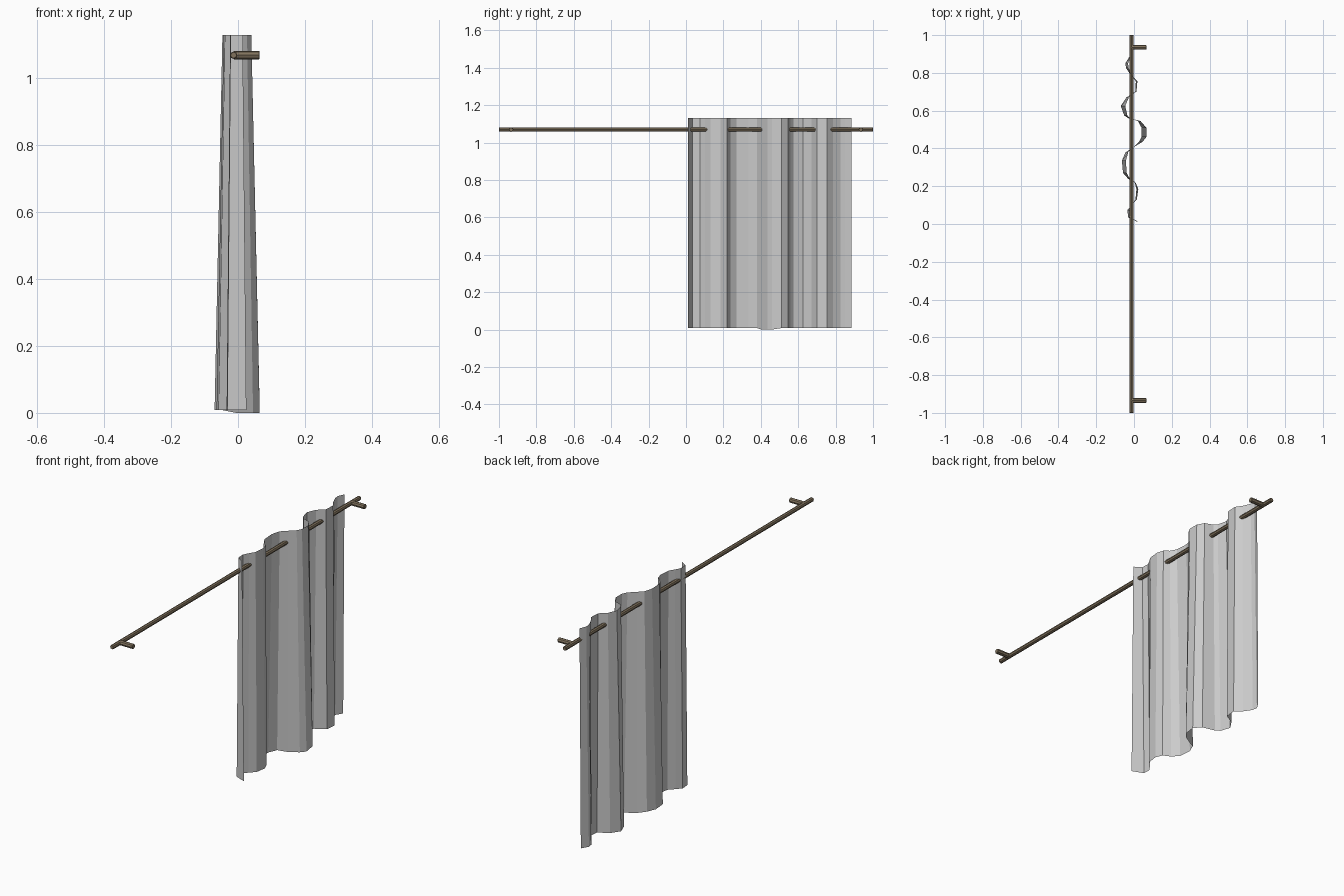
import bpy, bmesh
from mathutils import Vector

cube = bpy.data.objects.get("Cube")
if cube:
    bpy.data.objects.remove(cube)


def material(name, rgb):
    m = bpy.data.materials.new(name)
    m.use_nodes = True
    m.diffuse_color = (*rgb, 1)
    m.node_tree.nodes["Principled BSDF"].inputs["Base Color"].default_value = (*rgb, 1)
    return m


bronze = material("dull bronze", (0.22, 0.17, 0.11))
cloth = material("pale grey cloth", (0.6, 0.6, 0.6))


def add_bar(name, start, end, radius, sides=8):
    """Faceted bar between two points."""
    start, end = Vector(start), Vector(end)
    axis = end - start
    bpy.ops.mesh.primitive_cylinder_add(vertices=sides, radius=radius, depth=axis.length,
                                        location=(start + end) / 2,
                                        rotation=axis.to_track_quat('Z', 'Y').to_euler())
    ob = bpy.context.object
    ob.name = name
    ob.data.materials.append(bronze)
    bev = ob.modifiers.new("soft ends", 'BEVEL')
    bev.width = 0.002
    bev.segments = 1
    bev.limit_method = 'ANGLE'
    bev.angle_limit = 1.2
    return ob


# Rod and its two wall brackets
ROD_X, ROD_Z = -0.013, 1.069
add_bar("curtain_rod", (ROD_X, -1, ROD_Z), (ROD_X, 1, ROD_Z), 0.011)
for side, y in (("front", -0.935), ("back", 0.935)):
    add_bar(side + "_bracket", (ROD_X, y, ROD_Z), (0.065, y, ROD_Z), 0.0125)

# Hem outline of the pleated curtain as (x, y)
hem = [(0.025, 0.012), (-0.032, 0.035), (-0.034, 0.075), (-0.012, 0.102), (0.015, 0.13),
       (0.023, 0.185), (0.008, 0.22), (-0.03, 0.238), (-0.058, 0.27), (-0.064, 0.335),
       (-0.045, 0.38), (-0.005, 0.405), (0.045, 0.435), (0.065, 0.46), (0.065, 0.51),
       (0.035, 0.545), (-0.03, 0.56), (-0.052, 0.575), (-0.07, 0.625), (-0.04, 0.67),
       (0.013, 0.70), (0.018, 0.755), (-0.015, 0.785), (-0.042, 0.825), (-0.046, 0.85),
       (-0.025, 0.885)]

# Curtain: the pleats are deeper at the hem than at the header
bm = bmesh.new()
columns = []
for x, y in hem:
    low = 0.0 if 0.39 < y < 0.5 else 0.008
    columns.append((bm.verts.new((x, y, low)),
                    bm.verts.new((-0.005 + (x + 0.005) * 0.64, y, 1.13))))
for (a, b), (c, d) in zip(columns, columns[1:]):
    bm.faces.new((a, c, d, b))
mesh = bpy.data.meshes.new("curtain")
bm.to_mesh(mesh)
bm.free()
mesh.materials.append(cloth)
bpy.context.collection.objects.link(bpy.data.objects.new("curtain", mesh))
